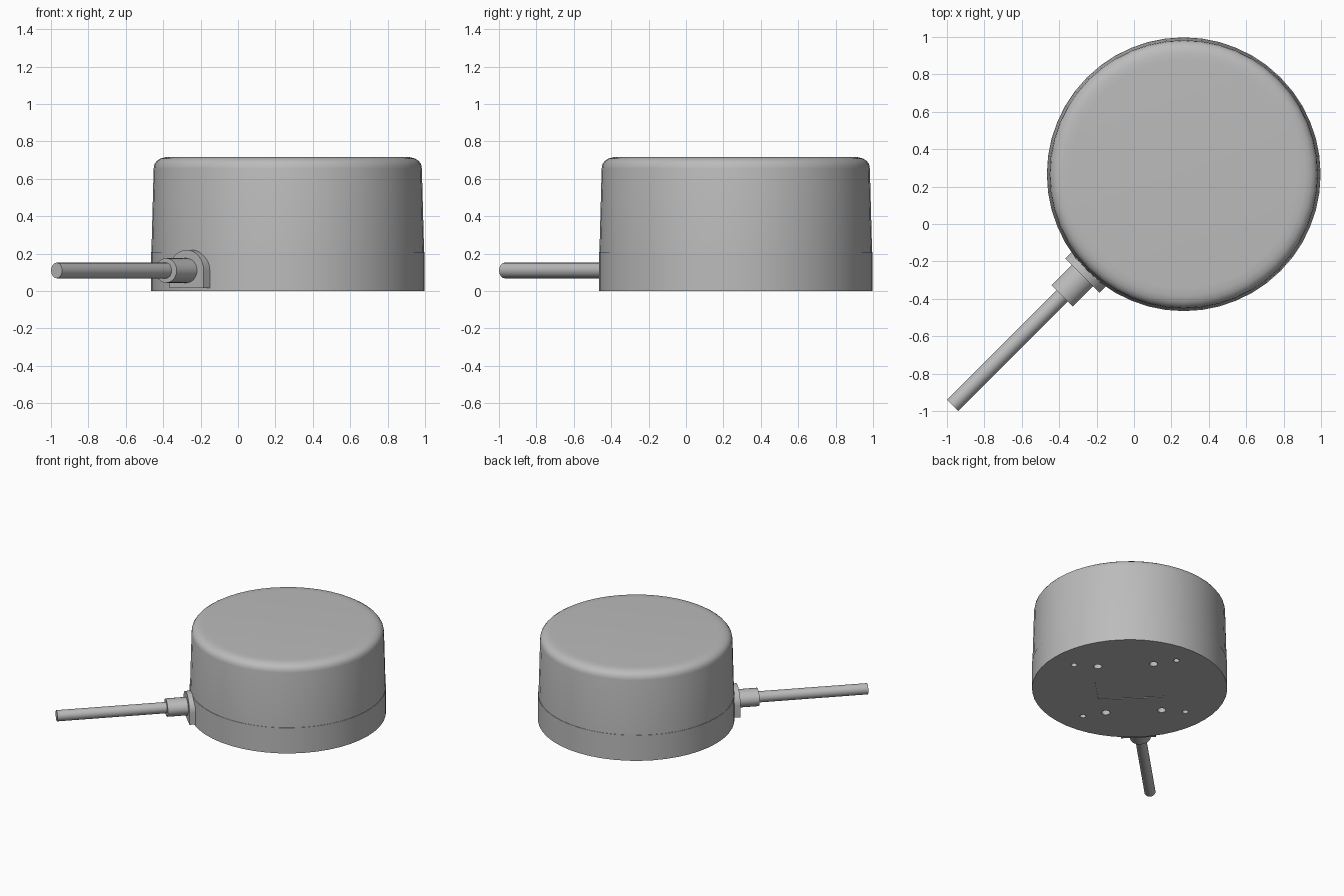
import bpy, bmesh, math
from mathutils import Matrix, Vector

if "Cube" in bpy.data.objects:
    bpy.data.objects.remove(bpy.data.objects["Cube"])

grey = bpy.data.materials.new("plain_grey")
grey.use_nodes = True
colour = (0.5, 0.5, 0.5, 1)
grey.diffuse_color = colour
grey.node_tree.nodes["Principled BSDF"].inputs["Base Color"].default_value = colour

CENTRE = Vector((0.266, 0.266, 0))
SIDES = 48
s = math.sqrt(0.5)
# Local frames: underside turned onto the diagonal, and cable exit pointing outward
UNDERSIDE = Matrix.Translation(CENTRE) @ Matrix.Rotation(math.radians(45), 4, 'Z')
EXIT = Matrix(((s, 0, -s, CENTRE.x), (-s, 0, -s, CENTRE.y), (0, 1, 0, 0.11), (0, 0, 0, 1)))


def finish(bm, name):
    bmesh.ops.recalc_face_normals(bm, faces=bm.faces)
    mesh = bpy.data.meshes.new(name)
    bm.to_mesh(mesh)
    bm.free()
    mesh.materials.append(grey)
    obj = bpy.data.objects.new(name, mesh)
    bpy.context.collection.objects.link(obj)
    return obj


def smooth(obj, angle=35):
    bpy.ops.object.select_all(action='DESELECT')
    obj.select_set(True)
    bpy.context.view_layer.objects.active = obj
    bpy.ops.object.shade_smooth_by_angle(angle=math.radians(angle))


def arc(rx, ry, cx=0, cy=0, start=0, end=360, steps=24):
    """Points along an elliptical arc; a full turn leaves out the repeated point."""
    last = steps if end - start == 360 else steps - 1
    angles = [math.radians(start + (end - start) * i / last) for i in range(steps)]
    return [(cx + rx * math.cos(a), cy + ry * math.sin(a)) for a in angles]


def prism(name, outline, low, high, frame):
    """Extrude a flat outline along the local z of a frame."""
    bm = bmesh.new()
    face = bm.faces.new([bm.verts.new((x, y, low)) for x, y in outline])
    new = bmesh.ops.extrude_face_region(bm, geom=[face])["geom"]
    verts = [v for v in new if isinstance(v, bmesh.types.BMVert)]
    bmesh.ops.translate(bm, verts=verts, vec=(0, 0, high - low))
    bm.transform(frame)
    return finish(bm, name)


def lathe(name, profile):
    """Closed solid of revolution made of stacked rings."""
    bm = bmesh.new()
    rings = [[bm.verts.new((x, y, z)) for x, y in arc(r, r, steps=SIDES)] for r, z in profile]
    for a, b in zip(rings, rings[1:]):
        for i in range(SIDES):
            j = (i + 1) % SIDES
            bm.faces.new((a[i], a[j], b[j], b[i]))
    bm.faces.new(rings[0])
    bm.faces.new(rings[-1])
    bm.transform(Matrix.Translation(CENTRE))
    return finish(bm, name)


# Housing: straight base and slightly tapered cover with a rounded rim
base = lathe("housing_base", [(0.732, 0), (0.732, 0.21)])
cover = lathe("housing_cover", [(0.729, 0.21), (0.717, 0.655), (0.713, 0.678), (0.70, 0.696),
                                (0.68, 0.709), (0.65, 0.716), (0.61, 0.718)])

# Underside: label recess with rounded corners, and mounting holes in all four quarters
corners = []
for sx, sy, start in ((1, 1, 0), (-1, 1, 90), (-1, -1, 180), (1, -1, 270)):
    corners += arc(0.03, 0.03, sx * 0.12, sy * 0.22, start, start + 90, 6)
cutters = [prism("recess_cutter", corners, -0.05, 0.005, UNDERSIDE)]
for sx in (-1, 1):
    for sy in (-1, 1):
        for x, y, r in ((0.347, 0.21, 0.032), (0.385, 0.385, 0.023)):
            cutters.append(prism("hole_cutter", arc(r, r, sx * x, sy * y, steps=16),
                                 -0.05, 0.12, UNDERSIDE))
bpy.context.view_layer.objects.active = base
for cutter in cutters:
    cutter.hide_render = True
    mod = base.modifiers.new("cut", 'BOOLEAN')
    mod.operation = 'DIFFERENCE'
    mod.solver = 'EXACT'
    mod.object = cutter
    bpy.ops.object.modifier_apply(modifier=mod.name)
    bpy.data.objects.remove(cutter)

# Cable exit: arched flange, oval gland and straight round cable
arch = arc(0.13, 0.11, start=0, end=180, steps=17) + [(-0.13, -0.095), (0.13, -0.095)]
flange = prism("cable_flange", arch, 0.70, 0.766, EXIT)
gland = prism("cable_gland", arc(0.08, 0.066), 0.74, 0.92, EXIT)
cable = prism("cable", arc(0.042, 0.042, steps=16), 0.90, 1.748, EXIT)

for part in (base, cover, flange, gland, cable):
    smooth(part)
